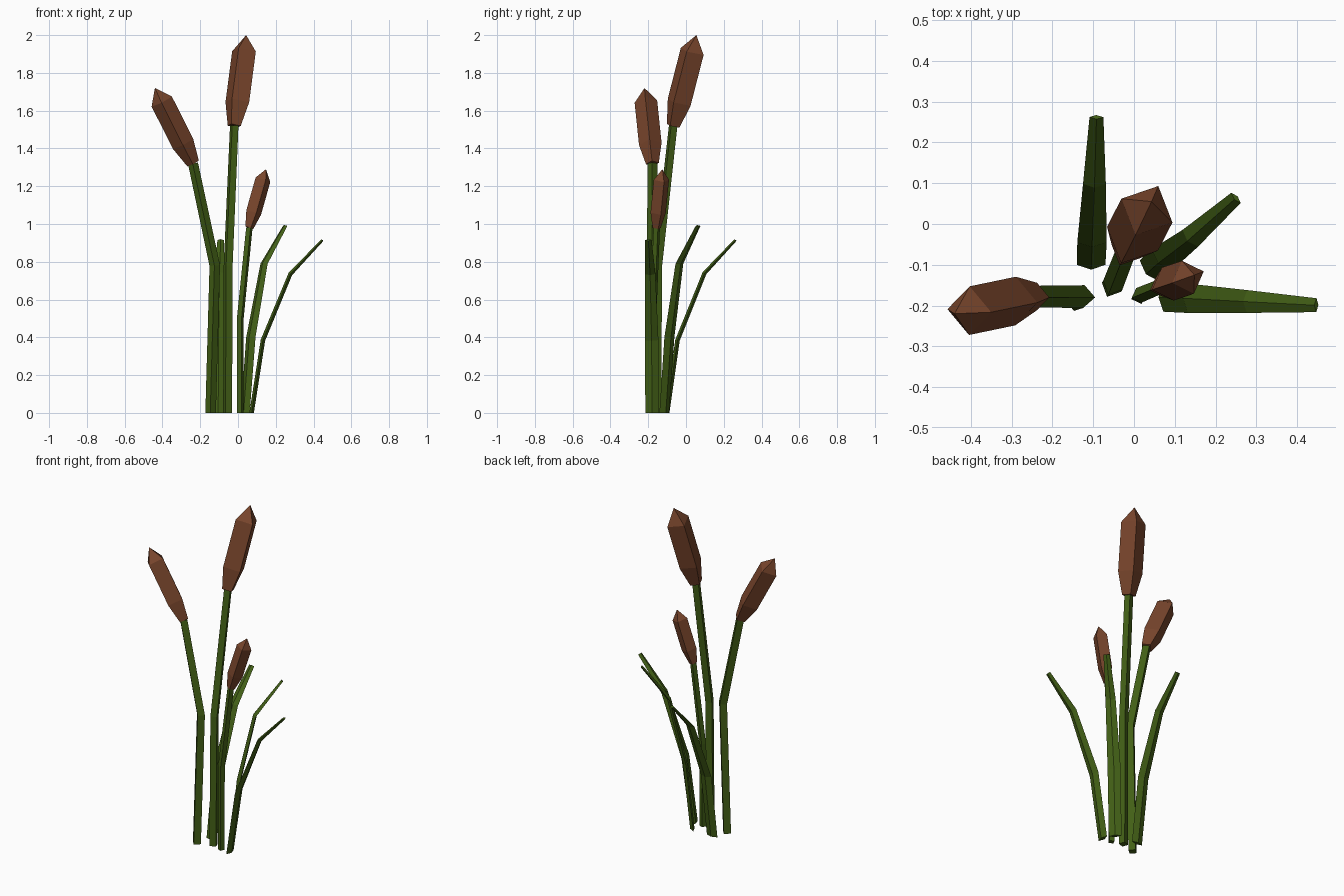
import bpy, bmesh, math
from mathutils import Vector

if "Cube" in bpy.data.objects:
    bpy.data.objects.remove(bpy.data.objects["Cube"])


def material(name, rgb):
    m = bpy.data.materials.new(name)
    m.diffuse_color = (*rgb, 1)
    m.use_nodes = True
    m.node_tree.nodes["Principled BSDF"].inputs["Base Color"].default_value = m.diffuse_color
    return m


GREEN = material("leaf_green", (0.055, 0.115, 0.008))
BROWN = material("seed_brown", (0.19, 0.06, 0.025))


def tube(name, points, sizes, angle, mat, flat_base=False):
    """Four-sided tube; sizes are (half width, half depth) per point,
    a zero size makes a pointed end, angle turns the width direction."""
    pts = [Vector(p) for p in points]
    side = Vector((math.cos(math.radians(angle)), math.sin(math.radians(angle)), 0))
    bm = bmesh.new()
    rings = []
    for i, (p, (w, d)) in enumerate(zip(pts, sizes)):
        if w == 0:
            rings.append([bm.verts.new(p)])
            continue
        t = Vector((0, 0, 0))
        if i > 0:
            t += (p - pts[i - 1]).normalized()
        if i < len(pts) - 1:
            t += (pts[i + 1] - p).normalized()
        t.normalize()
        if flat_base and i == 0:
            t = Vector((0, 0, 1))
        u = (side - t * side.dot(t)).normalized()
        v = t.cross(u)
        rings.append([bm.verts.new(p + o) for o in (u * w, v * d, -u * w, -v * d)])
    for a, b in zip(rings, rings[1:]):
        for k in range(4):
            n = (k + 1) % 4
            if len(b) == 1:
                bm.faces.new((a[k], a[n], b[0]))
            else:
                bm.faces.new((a[k], a[n], b[n], b[k]))
    for r in (rings[0], rings[-1]):
        if len(r) == 4:
            bm.faces.new(r)
    bmesh.ops.recalc_face_normals(bm, faces=bm.faces)
    me = bpy.data.meshes.new(name)
    bm.to_mesh(me)
    bm.free()
    me.materials.append(mat)
    ob = bpy.data.objects.new(name, me)
    bpy.context.collection.objects.link(ob)


# Stalks with seed heads: base, bend, head bottom, head tip, radii, turn
reeds = {
    "tall": ((-0.055, -0.155, 0), (-0.052, -0.15, 0.78), (-0.02, -0.068, 1.52),
             (0.043, 0.055, 2.0), 0.026, 0.038, 0.069, 65),
    "left": ((-0.145, -0.185, 0), (-0.123, -0.178, 0.78), (-0.238, -0.178, 1.32),
             (-0.44, -0.22, 1.72), 0.028, 0.034, 0.06, 86),
    "small": ((0.012, -0.178, 0), (0.012, -0.175, 0.5), (0.06, -0.155, 0.98),
              (0.148, -0.125, 1.29), 0.019, 0.023, 0.043, 110),
}
for name, (base, bend, low, tip, rs, rb, rh, turn) in reeds.items():
    tube(name + "_stalk", (base, bend, low), [(rs, rs)] * 2 + [(rs * 0.95,) * 2],
         turn, GREEN, True)
    a, b = Vector(low), Vector(tip)
    tube(name + "_seed_head", (a, a.lerp(b, 0.26), a.lerp(b, 0.82), b),
         [(rb, rb), (rh, rh), (rh, rh), (0, 0)], turn, BROWN)

# Bent flat leaves
leaf_sizes = [(0.035, 0.012), (0.036, 0.012), (0.028, 0.011), (0.017, 0.007)]
leaves = {
    "back_leaf": (((-0.105, -0.1, 0), (-0.103, -0.045, 0.385),
                   (-0.097, 0.098, 0.74), (-0.092, 0.262, 0.915)), 0),
    "middle_leaf": (((0.038, -0.115, 0), (0.068, -0.088, 0.4),
                     (0.138, -0.035, 0.79), (0.25, 0.064, 0.99)), -47),
    "right_leaf": (((0.072, -0.18, 0), (0.132, -0.182, 0.385),
                    (0.277, -0.19, 0.735), (0.447, -0.199, 0.915)), 90),
}
for name, (pts, turn) in leaves.items():
    tube(name, pts, leaf_sizes, turn, GREEN, True)
